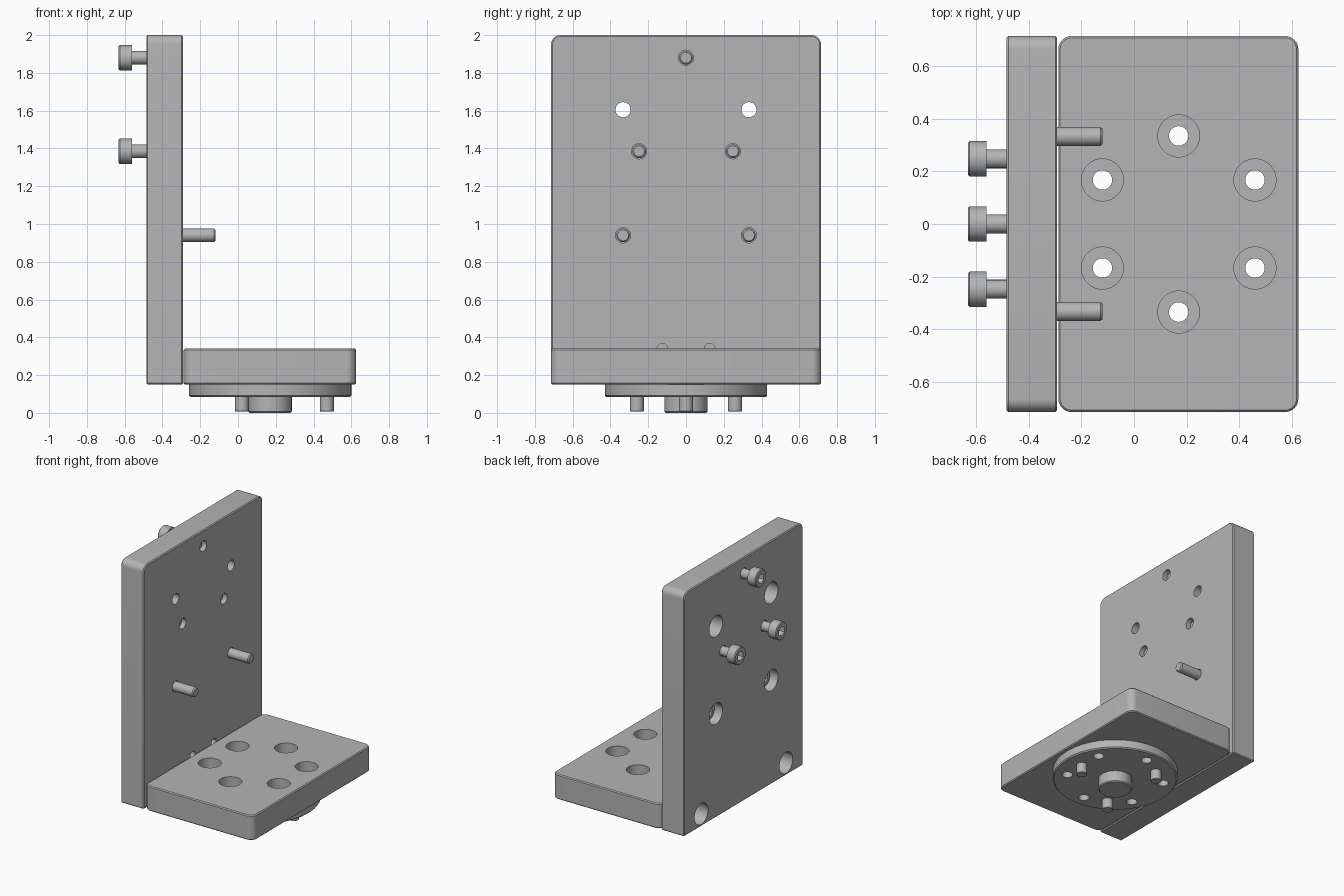
import bpy, bmesh
from math import cos, sin, pi, radians
from mathutils import Matrix, Vector

cube = bpy.data.objects.get("Cube")
if cube:
    bpy.data.objects.remove(cube, do_unlink=True)

GREY = (0.46, 0.46, 0.46, 1.0)
metal = bpy.data.materials.new("machined grey")
metal.use_nodes = True
metal.diffuse_color = GREY
metal.node_tree.nodes["Principled BSDF"].inputs["Base Color"].default_value = GREY


def finish(bm, name):
    bmesh.ops.recalc_face_normals(bm, faces=bm.faces)
    mesh = bpy.data.meshes.new(name)
    bm.to_mesh(mesh)
    bm.free()
    obj = bpy.data.objects.new(name, mesh)
    bpy.context.collection.objects.link(obj)
    mesh.materials.append(metal)
    return obj


def select(obj):
    bpy.ops.object.select_all(action='DESELECT')
    obj.select_set(True)
    bpy.context.view_layer.objects.active = obj


def smooth(obj):
    select(obj)
    bpy.ops.object.shade_smooth_by_angle(angle=radians(30))


def lathe(bm, profile, centre, axis='Z', n=40):
    """Capped solid of revolution; profile is (radius, position along axis)."""
    turn = Matrix.Rotation(pi / 2, 4, 'Y') if axis == 'X' else Matrix()
    place = Matrix.Translation(Vector(centre)) @ turn
    rings = [[bm.verts.new(place @ Vector((r * cos(2 * pi * i / n), r * sin(2 * pi * i / n), t)))
              for i in range(n)] for r, t in profile]
    for a, b in zip(rings, rings[1:]):
        for i in range(n):
            j = (i + 1) % n
            bm.faces.new((a[i], a[j], b[j], b[i]))
    bm.faces.new(rings[0])
    bm.faces.new(rings[-1])


def cut(obj, holes):
    """Subtract a list of lathe arguments from the object."""
    bm = bmesh.new()
    for hole in holes:
        lathe(bm, *hole)
    cutter = finish(bm, "hole_cutter")
    cutter.hide_render = True
    select(obj)
    mod = obj.modifiers.new("holes", 'BOOLEAN')
    mod.operation = 'DIFFERENCE'
    mod.solver = 'EXACT'
    mod.object = cutter
    bpy.ops.object.modifier_apply(modifier=mod.name)
    bpy.data.objects.remove(cutter, do_unlink=True)


def plate(name, low, high, rounded):
    """Box with selected corner edges rounded and every rim finely chamfered."""
    low, high = Vector(low), Vector(high)
    bm = bmesh.new()
    bmesh.ops.create_cube(bm, size=1)
    for v in bm.verts:
        v.co = (low + high) / 2 + v.co * (high - low)
    edges = [e for e in bm.edges if rounded(e)]
    bmesh.ops.bevel(bm, geom=edges, offset=0.05, segments=8, profile=0.5, affect='EDGES')
    rims = [e for e in bm.edges if e.calc_face_angle(0) > radians(40)]
    bmesh.ops.bevel(bm, geom=rims, offset=0.007, segments=1, affect='EDGES')
    return finish(bm, name)


def direction(e):
    return (e.verts[0].co - e.verts[1].co).normalized()


def turned(name, profile, centre, axis='Z'):
    bm = bmesh.new()
    lathe(bm, profile, centre, axis)
    return finish(bm, name)


BACK, FRONT = -0.485, -0.292
SIDES = (-1, 1)

# Upright plate: counterbores from the back, plain screw holes, dowel holes
upright = plate("upright_plate", (BACK, -0.715, 0.15), (FRONT, 0.715, 2.0),
                lambda e: abs(direction(e).x) > 0.9 and e.verts[0].co.z > 1)
bore = [(0.08, BACK - 0.1), (0.08, BACK + 0.125), (0.04, BACK + 0.125), (0.04, FRONT + 0.1)]
plain = [(0.04, BACK - 0.1), (0.04, FRONT + 0.1)]
dowel = [(0.028, FRONT - 0.1), (0.028, FRONT + 0.1)]
screw_spots = [(0, 1.88), (-0.248, 1.385), (0.248, 1.385)]
holes = [(plain, (0, y, z), 'X') for y, z in screw_spots]
for s in SIDES:
    holes += [(bore, (0, s * y, z), 'X') for y, z in ((0.333, 1.605), (0.333, 0.94), (0.51, 0.245))]
    holes.append((dowel, (0, s * 0.125, 0.34), 'X'))
cut(upright, holes)
smooth(upright)

# Base plate with a ring of six counterbored holes
CX = 0.17
base = plate("base_plate", (-0.288, -0.715, 0.15), (0.625, 0.715, 0.34),
             lambda e: abs(direction(e).z) > 0.9)
ring = [(CX + 0.335 * cos(radians(a)), 0.335 * sin(radians(a)), 0) for a in range(30, 390, 60)]
cut(base, [([(0.08, 0.4), (0.08, 0.22), (0.037, 0.22), (0.037, 0.1)], c) for c in ring])
smooth(base)

# Round flange under the base
flange = turned("flange_disc", [(0.422, 0.085), (0.43, 0.093), (0.43, 0.15)], (CX, 0, 0))
cut(flange, [([(0.037, 0.2), (0.037, 0.0)], c) for c in ring])
smooth(flange)

# Centring hub and three locating pins
smooth(turned("centre_hub", [(0.108, 0.0), (0.115, 0.007), (0.115, 0.09)], (CX, 0, 0)))
for k in range(3):
    a = 2 * pi * k / 3
    smooth(turned(f"locating_pin_{k + 1}", [(0.034, 0.008), (0.037, 0.011), (0.037, 0.09)],
                  (CX + 0.3 * cos(a), 0.3 * sin(a), 0)))


# Socket head screws: three loose at the back, two seated through the upright
def screw(name, x, y, z, length):
    tip = 0.07 + length
    obj = turned(name, [(0.061, 0), (0.067, 0.006), (0.067, 0.07), (0.036, 0.07),
                        (0.036, tip - 0.008), (0.029, tip)], (x, y, z), 'X')
    cut(obj, [([(0.036, -0.05), (0.036, 0.04)], (x, y, z), 'X', 6)])
    smooth(obj)


for k, (y, z) in enumerate(screw_spots):
    screw(f"back_screw_{k + 1}", -0.632, y, z, 0.24)
for s, side in zip(SIDES, ("front", "back")):
    screw(f"seated_screw_{side}", BACK + 0.055, s * 0.333, 0.94, 0.24)
